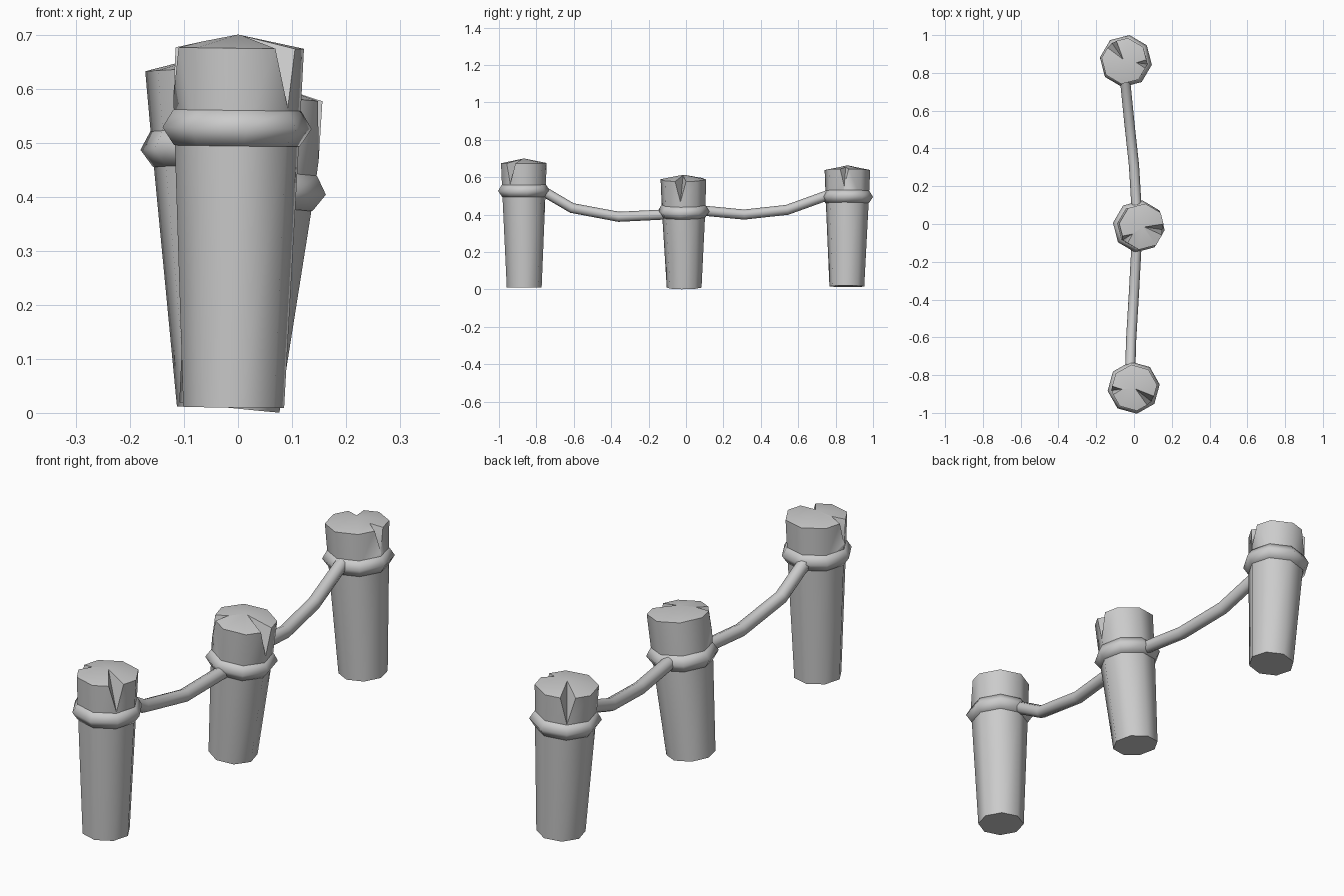
import bpy, bmesh, math
from mathutils import Vector, Matrix

cube = bpy.data.objects.get("Cube")
if cube:
    bpy.data.objects.remove(cube, do_unlink=True)

grey = bpy.data.materials.new("plain_grey")
grey.use_nodes = True
colour = (0.6, 0.6, 0.6, 1)
grey.diffuse_color = colour
grey.node_tree.nodes["Principled BSDF"].inputs["Base Color"].default_value = colour

SIDES = 8


def add_object(name, bm):
    bmesh.ops.recalc_face_normals(bm, faces=bm.faces)
    mesh = bpy.data.meshes.new(name)
    bm.to_mesh(mesh)
    bm.free()
    mesh.materials.append(grey)
    obj = bpy.data.objects.new(name, mesh)
    bpy.context.collection.objects.link(obj)
    return obj


def select_only(obj):
    bpy.ops.object.select_all(action='DESELECT')
    obj.select_set(True)
    bpy.context.view_layer.objects.active = obj


def smooth(obj, degrees):
    select_only(obj)
    bpy.ops.object.shade_smooth_by_angle(angle=math.radians(degrees))


def lathe(name, profile, closed=False):
    """Turn a list of (radius, height) points around z."""
    bm = bmesh.new()
    verts = [bm.verts.new((r, 0, z)) for r, z in profile]
    pairs = list(zip(verts, verts[1:]))
    if closed:
        pairs.append((verts[-1], verts[0]))
    edges = [bm.edges.new(p) for p in pairs]
    bmesh.ops.spin(bm, geom=verts + edges, axis=(0, 0, 1), cent=(0, 0, 0),
                   steps=SIDES, angle=math.tau, use_duplicate=False)
    bmesh.ops.remove_doubles(bm, verts=bm.verts, dist=0.0005)
    return add_object(name, bm)


def notch(post, angle, tip, rim, half_width, depth):
    """Cut a tapering V notch into the rim of a post."""
    radius = 0.123
    p = Vector((tip, 0, rim + 0.025 * (1 - tip / radius)))
    low = Vector((radius, 0, rim - depth))
    corners = [low]
    for side in (-1, 1):
        top = Vector((radius, side * half_width, rim))
        corners.append(low + (top - low) * 1.6)
    bm = bmesh.new()
    a, b, c = [bm.verts.new(p + (q - p) * 1.6) for q in corners]
    t = bm.verts.new(p)
    for face in ((a, b, c), (t, a, b), (t, b, c), (t, c, a)):
        bm.faces.new(face)
    bmesh.ops.rotate(bm, verts=bm.verts, cent=(0, 0, 0),
                     matrix=Matrix.Rotation(math.radians(angle), 3, 'Z'))
    cutter = add_object("notch_cutter", bm)
    cutter.hide_render = True
    mod = post.modifiers.new("notch", 'BOOLEAN')
    mod.operation = 'DIFFERENCE'
    mod.solver = 'EXACT'
    mod.object = cutter
    select_only(post)
    bpy.ops.object.modifier_apply(modifier=mod.name)
    bpy.data.objects.remove(cutter, do_unlink=True)


def build_post(label, base, top, ring_height, turn):
    base, top = Vector(base), Vector(top)
    axis = top - base
    rim = axis.length
    # Tapered stake with a shallow pointed top and two splits
    post = lathe(label + "_post", [(0, 0), (0.094, 0), (0.117, ring_height),
                                   (0.123, rim), (0, rim + 0.025)])
    notch(post, 0, 0.01, rim, 0.034, 0.115)
    notch(post, 225, 0.065, rim, 0.028, 0.1)
    # Rope loop around the stake
    loop = lathe(label + "_rope_loop",
                 [(0.105, ring_height - 0.033), (0.117, ring_height - 0.033),
                  (0.139, ring_height), (0.119, ring_height + 0.033),
                  (0.105, ring_height + 0.033)], closed=True)
    tilt = Vector((0, 0, 1)).rotation_difference(axis).to_matrix().to_4x4()
    place = Matrix.Translation(base) @ tilt @ Matrix.Rotation(math.radians(turn), 4, 'Z')
    for obj, limit in ((post, 50), (loop, 70)):
        obj.data.transform(place)
        smooth(obj, limit)


def build_rope(name, points):
    curve = bpy.data.curves.new(name, 'CURVE')
    curve.dimensions = '3D'
    curve.bevel_depth = 0.027
    curve.bevel_resolution = 2
    curve.use_fill_caps = True
    spline = curve.splines.new('POLY')
    spline.points.add(len(points) - 1)
    for point, co in zip(spline.points, points):
        point.co = (*co, 1)
    curve.materials.append(grey)
    obj = bpy.data.objects.new(name, curve)
    bpy.context.collection.objects.link(obj)
    select_only(obj)
    bpy.ops.object.convert(target='MESH')
    smooth(bpy.context.view_layer.objects.active, 50)


build_post("front", (-0.008, -0.865, 0.01), (0, -0.867, 0.675), 0.517, -38)
build_post("middle", (-0.016, -0.01, 0.01), (0.043, -0.014, 0.588), 0.41, -8)
build_post("back", (-0.02, 0.86, 0.016), (-0.05, 0.863, 0.638), 0.478, 127)

# Sagging ropes between the posts
build_rope("front_rope", [(-0.02, -0.78, 0.535), (-0.015, -0.61, 0.435),
                          (0, -0.36, 0.388), (0.015, -0.08, 0.402)])
build_rope("back_rope", [(0.015, 0.06, 0.424), (0, 0.31, 0.4),
                         (-0.025, 0.54, 0.425), (-0.05, 0.79, 0.515)])
